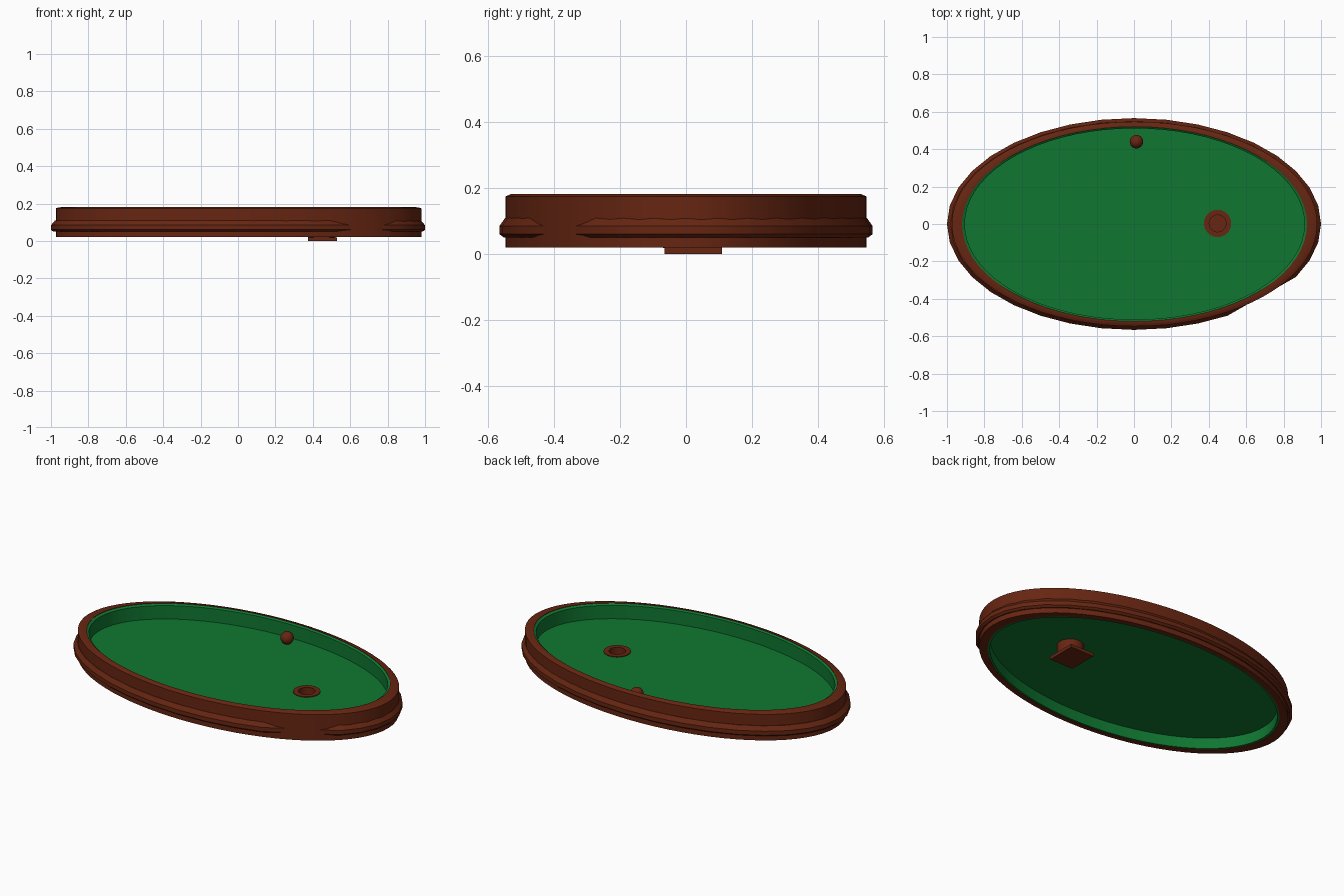
import bpy, bmesh, math

if "Cube" in bpy.data.objects:
    bpy.data.objects.remove(bpy.data.objects["Cube"])


def material(name, rgb):
    m = bpy.data.materials.new(name)
    m.diffuse_color = (*rgb, 1)
    m.use_nodes = True
    m.node_tree.nodes["Principled BSDF"].inputs["Base Color"].default_value = m.diffuse_color
    return m


WOOD = material("dark red wood", (0.135, 0.019, 0.006))
FELT = material("green felt", (0.005, 0.185, 0.031))


def finish(name, bm, mat, smooth=30):
    bmesh.ops.recalc_face_normals(bm, faces=bm.faces)
    me = bpy.data.meshes.new(name)
    bm.to_mesh(me)
    bm.free()
    ob = bpy.data.objects.new(name, me)
    bpy.context.collection.objects.link(ob)
    me.materials.append(mat)
    bpy.ops.object.select_all(action='DESELECT')
    ob.select_set(True)
    bpy.context.view_layer.objects.active = ob
    if smooth:
        bpy.ops.object.shade_smooth_by_angle(angle=math.radians(smooth))
    return ob


def sweep(name, profile, mat, sides, centre=(0, 0), closed=True, tucked=(), cap=False):
    """Sweep a profile of (x radius, y radius, z) round an ellipse.
    At the tucked angles the radius is pulled in by 0.022."""
    bm = bmesh.new()
    rings = []
    for i in range(sides):
        deg = 360 * i / sides
        a = math.radians(deg)
        pull = 0.022 if round(deg) in tucked else 0
        rings.append([bm.verts.new((centre[0] + (rx - pull) * math.cos(a),
                                    centre[1] + (ry - pull) * math.sin(a), z))
                      for rx, ry, z in profile])
    n = len(profile)
    for i in range(sides):
        r, s = rings[i], rings[(i + 1) % sides]
        for j in range(n if closed else n - 1):
            k = (j + 1) % n
            bm.faces.new((r[j], s[j], s[k], r[k]))
    if cap:
        bm.faces.new([r[0] for r in rings])
        bm.faces.new([r[-1] for r in rings])
    return finish(name, bm, mat)


C = (0.003, 0)

# Wooden rim with a gently sloping top
sweep("rim", [(0.977, 0.547, 0.02), (0.977, 0.547, 0.174), (0.965, 0.538, 0.178),
              (0.940, 0.530, 0.182), (0.922, 0.520, 0.182), (0.922, 0.520, 0.02)],
      WOOD, 72, C)

# Moulding round the outside, faceted, flattened in places
sweep("moulding", [(0.965, 0.535, 0.05), (0.988, 0.553, 0.05), (1.0, 0.566, 0.06),
                   (1.0, 0.566, 0.084), (0.980, 0.549, 0.108), (0.965, 0.535, 0.108)],
      WOOD, 36, tucked=(310, 320))

# Felt lining inside the rim, above and below the bed
sweep("cushion_lining", [(0.923, 0.521, 0.180), (0.908, 0.511, 0.172),
                         (0.908, 0.511, 0.022), (0.923, 0.521, 0.022)], FELT, 72, C)

# Playing bed with a round opening for the pocket
PX, PY, PR = 0.447, 0.003, 0.073
bm = bmesh.new()
N = 72
top, bot = [], []
for z, store in ((0.093, top), (0.086, bot)):
    for rx, ry, cx, cy in ((0.912, 0.514, *C), (0.06, 0.06, PX, PY)):
        store.append([bm.verts.new((cx + rx * math.cos(math.tau * i / N),
                                    cy + ry * math.sin(math.tau * i / N), z))
                      for i in range(N)])
for i in range(N):
    k = (i + 1) % N
    for o, h in (top, bot):
        bm.faces.new((o[i], o[k], h[k], h[i]))
    for e in (0, 1):
        bm.faces.new((top[e][i], top[e][k], bot[e][k], bot[e][i]))
finish("bed", bm, FELT)

# Pocket cup
sweep("pocket", [(PR, PR, 0.018), (PR, PR, 0.097), (0.045, 0.045, 0.097),
                 (0.045, 0.045, 0.018)], WOOD, 32, (PX, PY))

# Base plate under the pocket
bm = bmesh.new()
bmesh.ops.create_cube(bm, size=1)
for v in bm.verts:
    v.co = (0.453 + v.co.x * 0.155, 0.022 + v.co.y * 0.175, 0.0095 + v.co.z * 0.019)
finish("pocket_base", bm, WOOD, 0)

# Ball on the bed
bm = bmesh.new()
bmesh.ops.create_uvsphere(bm, u_segments=24, v_segments=14, radius=0.036)
bmesh.ops.translate(bm, verts=bm.verts, vec=(0.013, 0.44, 0.128))
finish("ball", bm, WOOD, 60)
